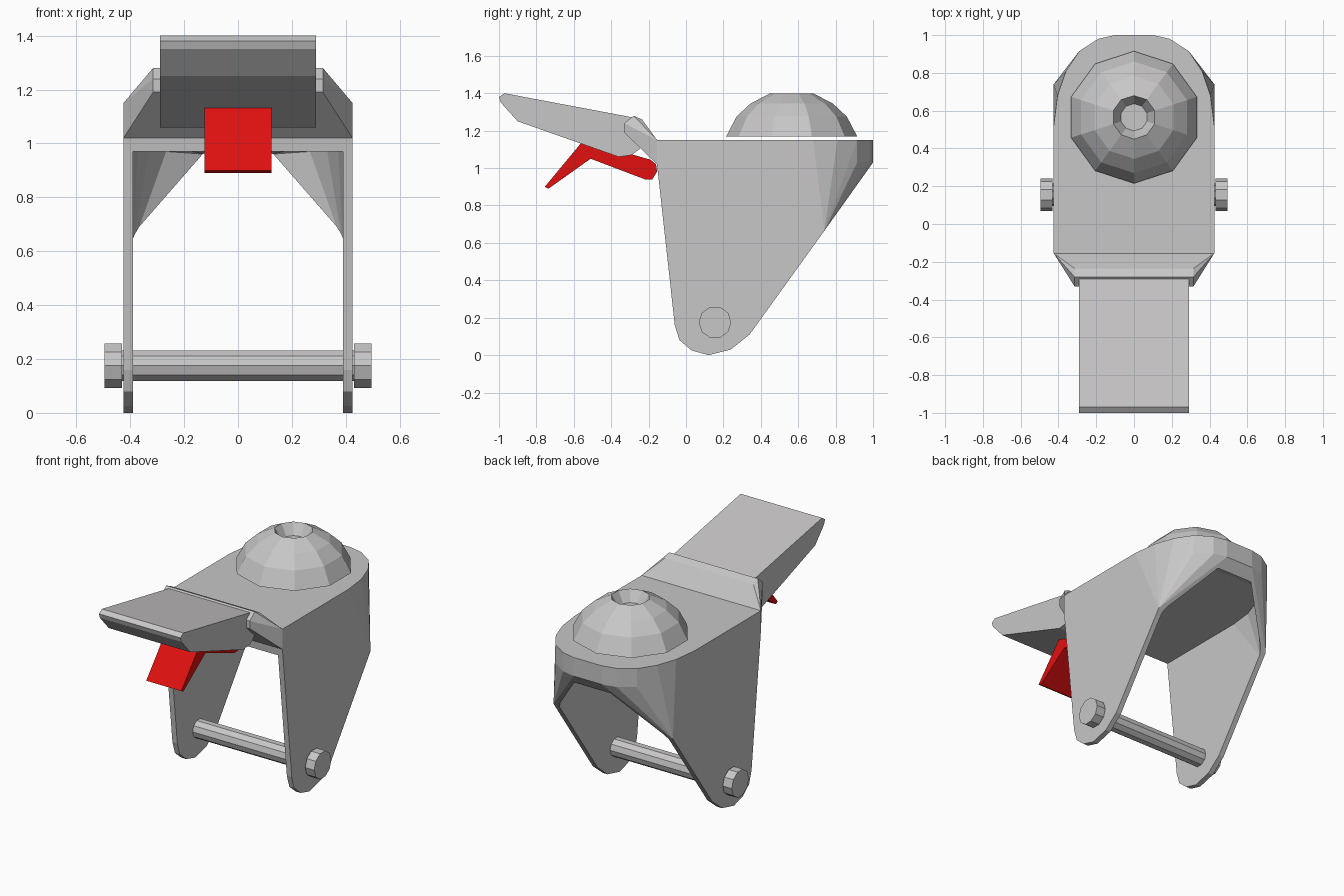
import bpy, bmesh, math
from mathutils import Matrix, Vector

cube = bpy.data.objects.get("Cube")
if cube:
    bpy.data.objects.remove(cube, do_unlink=True)


def material(name, rgb):
    m = bpy.data.materials.new(name)
    m.use_nodes = True
    m.diffuse_color = (*rgb, 1)
    m.node_tree.nodes["Principled BSDF"].inputs["Base Color"].default_value = (*rgb, 1)
    return m


GREY = material("light_grey_metal", (0.58, 0.57, 0.575))
RED = material("red_paint", (0.75, 0.005, 0.005))


def finish(bm, name, mat=GREY):
    bmesh.ops.recalc_face_normals(bm, faces=bm.faces[:])
    mesh = bpy.data.meshes.new(name)
    bm.to_mesh(mesh)
    bm.free()
    mesh.materials.append(mat)
    obj = bpy.data.objects.new(name, mesh)
    bpy.context.collection.objects.link(obj)
    return obj


def hull(name, points):
    """Convex solid around points, mirrored across x."""
    bm = bmesh.new()
    for x, y, z in points:
        for side in (-1, 1):
            bm.verts.new((side * x, y, z))
    res = bmesh.ops.convex_hull(bm, input=bm.verts[:])
    loose = {v for v in res["geom_interior"] + res["geom_unused"]
             if isinstance(v, bmesh.types.BMVert)}
    bmesh.ops.delete(bm, geom=list(loose), context='VERTS')
    bmesh.ops.dissolve_limit(bm, angle_limit=0.01, verts=bm.verts[:], edges=bm.edges[:])
    return finish(bm, name)


def extrude_profile(name, profile, half, mat=GREY):
    """Side profile (y, z) extruded across x."""
    bm = bmesh.new()
    face = bm.faces.new([bm.verts.new((-half, y, z)) for y, z in profile])
    res = bmesh.ops.extrude_face_region(bm, geom=[face])
    moved = [v for v in res["geom"] if isinstance(v, bmesh.types.BMVert)]
    bmesh.ops.translate(bm, verts=moved, vec=(2 * half, 0, 0))
    return finish(bm, name, mat)


def rod(name, x, length, radius, sides):
    bm = bmesh.new()
    place = Matrix.Translation((x, 0.155, 0.175)) @ Matrix.Rotation(math.pi / 2, 4, 'Y')
    bmesh.ops.create_cone(bm, cap_ends=True, segments=sides, radius1=radius,
                          radius2=radius, depth=length, matrix=place)
    return finish(bm, name)


# Bracket shell: side plates blended into a rounded rear rim
W = 0.425
sides = [(-0.155, 1.15), (0.52, 1.15), (0.74, 0.665), (0.34, 0.11), (0.24, 0.03),
         (0.12, 0), (0.03, 0.025), (-0.035, 0.08), (-0.06, 0.16), (-0.155, 1.02)]
rim = [(0.405, 0.68), (0.36, 0.81), (0.29, 0.915), (0.19, 0.98), (0.1, 1.0)]
outer = [(W, y, z) for y, z in sides]
outer += [(x, y, z) for x, y in rim for z in (1.03, 1.15)]
bracket = hull("bracket", outer)

# Hollow below the top slab, open at the front, bottom and sloping rear
slope = Vector((0, 0.81, -0.58)) * 0.02
inner = [(0.39, -0.5, 0.97), (0.39, -0.5, -0.3), (0.39, 0.48, 0.97)]
inner += [(x * 0.92, y * 0.93, 0.97) for x, y in rim[:-1]]
inner += [tuple(Vector(p) + slope) for p in
          ((0.39, 0.72, 0.635), (0.1, 0.957, 0.97), (0.39, 0.12, -0.2))]
cutter = hull("bracket_cutter", inner)
cutter.hide_render = True
mod = bracket.modifiers.new("hollow", 'BOOLEAN')
mod.operation = 'DIFFERENCE'
mod.solver = 'EXACT'
mod.object = cutter
bpy.context.view_layer.objects.active = bracket
bpy.ops.object.modifier_apply(modifier=mod.name)
bpy.data.objects.remove(cutter, do_unlink=True)

# Tapered hinge mount on the front edge
hinge = [(W, -0.155, 1.02), (W, -0.155, 1.15)]
hinge += [(0.315, y, z) for y, z in
          ((-0.235, 1.26), (-0.28, 1.28), (-0.33, 1.24), (-0.33, 1.19))]
hull("hinge_mount", hinge)

# Lever paddle and trigger
extrude_profile("lever", [(-1, 1.38), (-0.97, 1.4), (-0.28, 1.27), (-0.22, 1.15),
                          (-0.25, 1.1), (-0.29, 1.07), (-0.36, 1.06), (-0.9, 1.25),
                          (-0.99, 1.35)], 0.29)
extrude_profile("trigger", [(-0.755, 0.9), (-0.56, 1.135), (-0.51, 1.135), (-0.19, 1.045),
                            (-0.16, 1.02), (-0.155, 0.98), (-0.18, 0.94), (-0.22, 0.94),
                            (-0.51, 1.05), (-0.735, 0.89)], 0.125, RED)

# Pivot bolt with a head at each end
rod("pivot_shaft", 0, 0.87, 0.06, 10)
for label, s in (("left", 1), ("right", -1)):
    rod(label + "_bolt_head", s * 0.463, 0.064, 0.087, 10)

# Faceted dome with a recessed top
bm = bmesh.new()
rings = []
for r, z in ((0.35, 1.17), (0.295, 1.275), (0.22, 1.345), (0.115, 1.4), (0.072, 1.33)):
    rings.append([bm.verts.new((r * math.sin(i * math.tau / 10),
                                0.565 + r * math.cos(i * math.tau / 10), z))
                  for i in range(10)])
for low, high in zip(rings, rings[1:]):
    for i in range(10):
        j = (i + 1) % 10
        bm.faces.new((low[i], low[j], high[j], high[i]))
bm.faces.new(rings[0])
bm.faces.new(rings[-1])
finish(bm, "dome")
